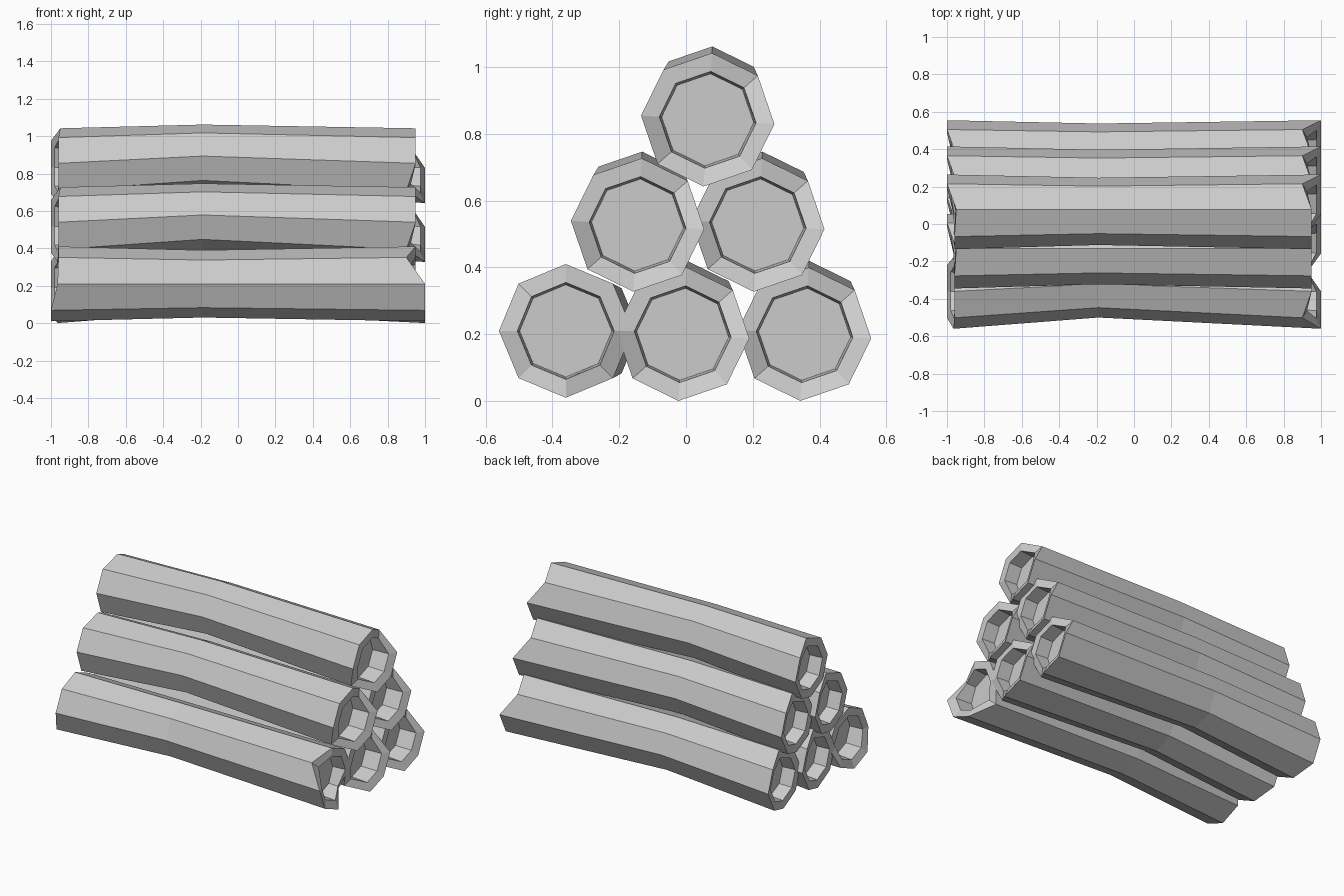
import bpy
from math import cos, sin, radians, tau

old = bpy.data.objects.get("Cube")
if old:
    bpy.data.objects.remove(old, do_unlink=True)

# Single flat grey
grey = bpy.data.materials.new("light_grey")
grey.use_nodes = True
colour = (0.6, 0.6, 0.6, 1)
grey.diffuse_color = colour
grey.node_tree.nodes["Principled BSDF"].inputs["Base Color"].default_value = colour

SIDES = 8
RADIUS, WAIST, RIM, FLOOR = 0.2, 0.18, 0.145, 0.138
# Uneven cut at each end, one x per corner, starting at the back
RIGHT_CUT = [1.0, 0.90, 0.95, 0.95, 0.95, 0.90, 1.0, 1.0]
LEFT_CUT = [-1.0, -1.0, -0.95, -0.96, -0.96, -0.96, -0.965, -1.0]


def soften(cut, middle):
    """Inner rim follows the rough cut at half strength."""
    return [(x + middle) / 2 for x in cut]


def ring(xs, radius, rise=0.0):
    return [(x, radius * cos(tau * i / SIDES), radius * sin(tau * i / SIDES) + rise)
            for i, x in enumerate(xs)]


def log_mesh():
    """Octagonal log with a narrow raised waist and recessed ends."""
    rings = [
        ring([-0.87] * SIDES, FLOOR),
        ring(soften(LEFT_CUT, -0.96), RIM),
        ring(LEFT_CUT, RADIUS),
        ring([-0.19] * SIDES, WAIST, 0.04),
        ring(RIGHT_CUT, RADIUS),
        ring(soften(RIGHT_CUT, 0.95), RIM),
        ring([0.86] * SIDES, FLOOR),
    ]
    verts = [v for r in rings for v in r]
    faces = [list(reversed(range(SIDES)))]
    for r in range(len(rings) - 1):
        a, b = r * SIDES, (r + 1) * SIDES
        for i in range(SIDES):
            j = (i + 1) % SIDES
            faces.append((a + i, a + j, b + j, b + i))
    faces.append(list(range(len(verts) - SIDES, len(verts))))
    mesh = bpy.data.meshes.new("log")
    mesh.from_pydata(verts, [], faces)
    mesh.materials.append(grey)
    mesh.update()
    return mesh


# Pyramid stack: name, y, z, roll
LOGS = [
    ("bottom_front_log", -0.36, 0.21, -90),
    ("bottom_middle_log", -0.01, 0.2, -3.6),
    ("bottom_back_log", 0.355, 0.2, -3.6),
    ("middle_front_log", -0.145, 0.527, -3.6),
    ("middle_back_log", 0.215, 0.527, -3.6),
    ("top_log", 0.065, 0.842, -3.6),
]
shared = log_mesh()
for name, y, z, roll in LOGS:
    log = bpy.data.objects.new(name, shared)
    log.location = (0, y, z)
    log.rotation_euler.x = radians(roll)
    bpy.context.collection.objects.link(log)
